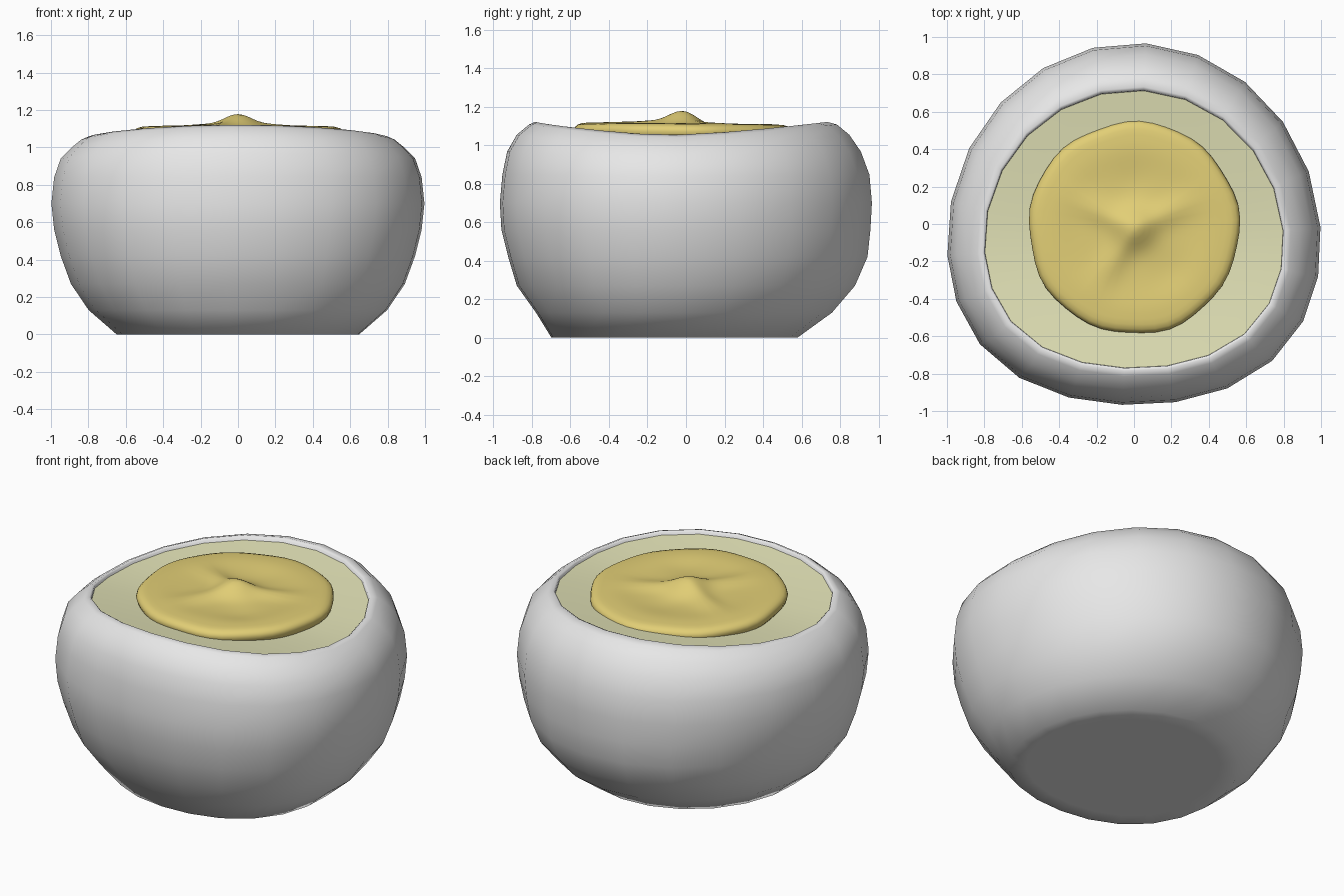
import bpy, bmesh, math

if bpy.data.objects.get("Cube"):
    bpy.data.objects.remove(bpy.data.objects["Cube"], do_unlink=True)


def material(name, colour):
    m = bpy.data.materials.new(name)
    m.use_nodes = True
    m.diffuse_color = (*colour, 1)
    m.node_tree.nodes["Principled BSDF"].inputs["Base Color"].default_value = (*colour, 1)
    return m


def lathe(name, rings, seg, point, mat, cap_start=None, cap_end=None):
    """Skin rings of points; point(ring, angle) gives each position."""
    bm = bmesh.new()
    loops = []
    for ring in rings:
        loops.append([bm.verts.new(point(ring, math.radians(4.5) + math.tau * i / seg))
                      for i in range(seg)])
    for a, b in zip(loops, loops[1:]):
        for i in range(seg):
            j = (i + 1) % seg
            bm.faces.new((a[i], a[j], b[j], b[i]))
    for loop, tip in ((loops[0], cap_start), (loops[-1], cap_end)):
        if tip:
            v = bm.verts.new(tip)
            for i in range(seg):
                bm.faces.new((loop[i], loop[(i + 1) % seg], v))
    bmesh.ops.recalc_face_normals(bm, faces=bm.faces)
    if cap_end:
        # open sheets must face upward
        bm.faces.ensure_lookup_table()
        if bm.faces[-1].normal.z < 0:
            bmesh.ops.reverse_faces(bm, faces=bm.faces)
    me = bpy.data.meshes.new(name)
    bm.to_mesh(me)
    bm.free()
    me.materials.append(mat)
    ob = bpy.data.objects.new(name, me)
    bpy.context.collection.objects.link(ob)
    bpy.ops.object.select_all(action='DESELECT')
    ob.select_set(True)
    bpy.context.view_layer.objects.active = ob
    bpy.ops.object.shade_smooth_by_angle(angle=math.radians(75))


white = material("bowl white", (0.8, 0.8, 0.8))
cream = material("broth cream", (0.76, 0.76, 0.47))
yellow = material("filling yellow", (0.76, 0.62, 0.18))

CENTRE_Y = -0.1


def egg(rx, ry, shift, a):
    """Outline that is rounder at the back and squarer at the front."""
    s = math.sin(a)
    reach = ry + shift - CENTRE_Y if s > 0 else ry - shift + CENTRE_Y
    k = 1 + 0.037 * math.sin(2 * a) ** 2 if s < 0 else 1
    return rx * k * math.cos(a), CENTRE_Y + reach * k * s


# Bowl: (x radius, y radius, y shift, height, share of the rim's saddle lift)
bowl_rings = [
    (0.55, 0.54, -0.06, 0, 0), (0.65, 0.64, -0.06, 0, 0),
    (0.8, 0.77, -0.01, 0.13, 0), (0.895, 0.88, 0, 0.27, 0),
    (0.95, 0.935, 0.01, 0.42, 0), (0.985, 0.96, 0, 0.56, 0),
    (1.0, 0.968, 0, 0.7, 0), (0.985, 0.955, 0, 0.84, 0.1),
    (0.95, 0.92, -0.01, 0.94, 0.4), (0.89, 0.865, -0.015, 1.0, 0.8),
    (0.84, 0.8, -0.015, 1.04, 1), (0.81, 0.76, -0.025, 1.053, 1),
    (0.8, 0.745, -0.027, 1.045, 1), (0.795, 0.735, -0.03, 0.99, 1)]


def bowl_point(ring, a):
    rx, ry, shift, z, lift = ring
    return (*egg(rx, ry, shift, a), z + lift * 0.068 * abs(math.sin(a)) ** 1.5)


lathe("bowl", bowl_rings, 22, bowl_point, white, cap_start=(0, CENTRE_Y, 0))


# Broth surface, saddle shaped like the rim
def broth_point(f, a):
    x, y = egg(0.8, 0.743, -0.028, a)
    return (x * f, CENTRE_Y + (y - CENTRE_Y) * f,
            1.031 + 0.066 * (f * abs(math.sin(a))) ** 1.5)


lathe("broth", [1 - i / 8 for i in range(8)], 22, broth_point, cream,
      cap_end=(0, CENTRE_Y, 1.031))


# Filling: flat round patty with a central peak, soft ridges and shallow dents
def top_height(x, y):
    r = math.hypot(x, y)
    z = 1.104 + 0.074 * math.exp(-(r / 0.1) ** 2) - 0.01 * y
    z += 0.01 * math.exp(-((r - 0.44) / 0.11) ** 2)
    for degrees in (155, 24, 238):
        d = math.radians(degrees)
        along = max(0, x * math.cos(d) + y * math.sin(d))
        across = y * math.cos(d) - x * math.sin(d)
        fade = 1 - math.exp(-(along / 0.1) ** 2)
        z += 0.024 * fade * math.exp(-(across / 0.065) ** 2 - (along / 0.36) ** 4)
    for dx, dy in ((0, 0.24), (0.2, -0.24)):
        z -= 0.008 * math.exp(-((x - dx) ** 2 + (y - dy) ** 2) / 0.012)
    return z


def filling_point(ring, a):
    f, drop = ring
    wobble = 1 + 0.007 * math.sin(5 * a + 1) + 0.008 * math.sin(9 * a)
    x, y = 0.563 * f * wobble * math.cos(a), 0.568 * f * wobble * math.sin(a)
    return (x, y - 0.02, top_height(x, y) - drop)


edge = [(0.93, 0.1), (0.985, 0.06), (1.0, 0.036), (0.99, 0.018), (0.965, 0.006)]
inner = [(0.92 * (1 - i / 18), 0) for i in range(18)]
lathe("filling", edge + inner, 48, filling_point, yellow,
      cap_end=(0, -0.02, top_height(0, 0)))
